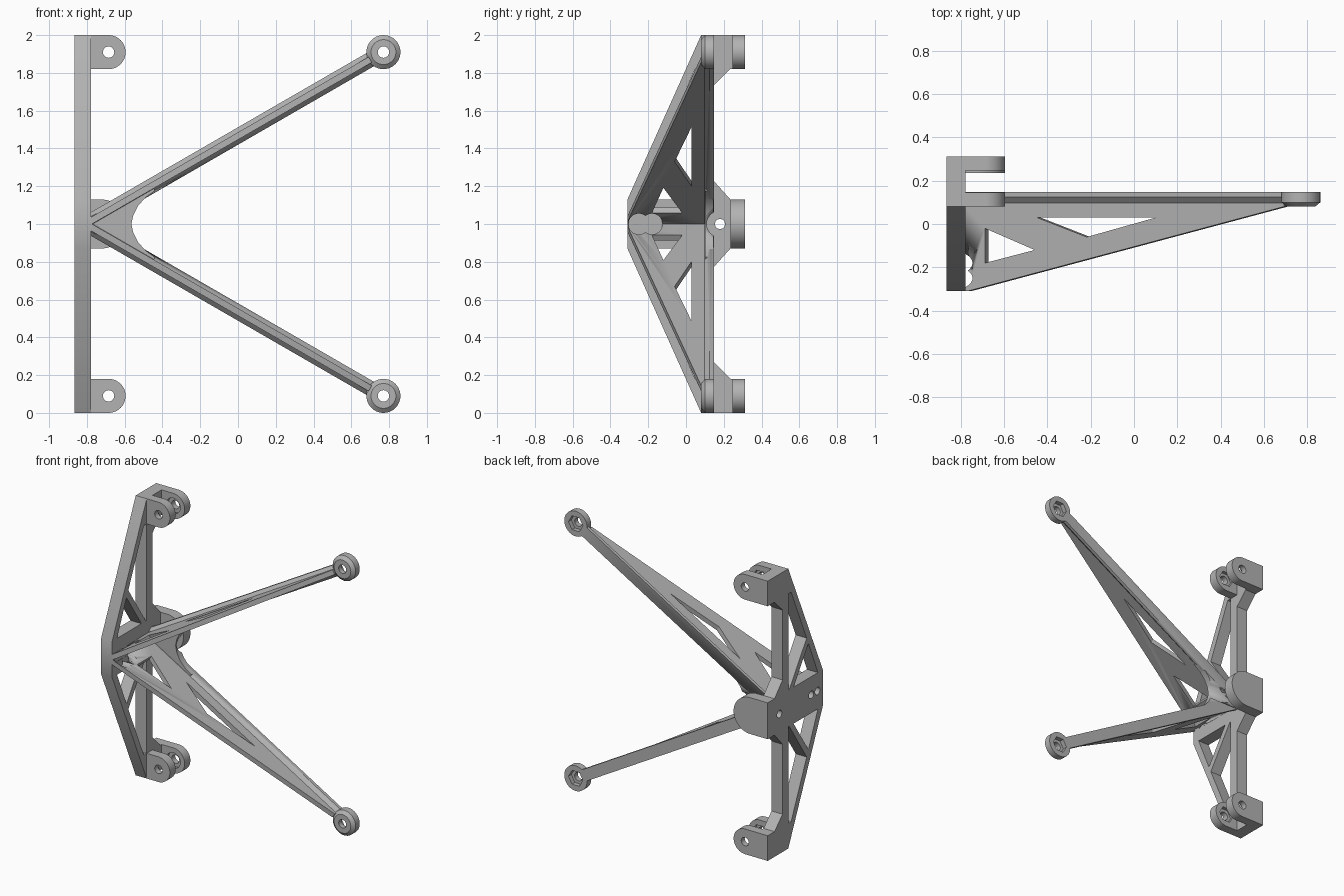
import bpy, bmesh
from math import cos, sin, pi, radians
from mathutils import Matrix, Vector

if "Cube" in bpy.data.objects:
    bpy.data.objects.remove(bpy.data.objects["Cube"], do_unlink=True)

grey = bpy.data.materials.new("mid_grey")
grey.use_nodes = True
grey.diffuse_color = (0.45, 0.45, 0.45, 1)
grey.node_tree.nodes["Principled BSDF"].inputs["Base Color"].default_value = grey.diffuse_color

X, Y, Z = Vector((1, 0, 0)), Vector((0, 1, 0)), Vector((0, 0, 1))
ARM = radians(30)
C = cos(ARM)


def frame(a, b, origin):
    """Matrix whose local x, y axes are a, b."""
    m = Matrix((a, b, a.cross(b))).transposed().to_4x4()
    m.translation = origin
    return m


def circle(cx, cy, r, n=40):
    return [(cx + r * cos(2 * pi * i / n), cy + r * sin(2 * pi * i / n)) for i in range(n)]


def finish(name, mesh):
    mesh.materials.clear()
    mesh.materials.append(grey)
    ob = bpy.data.objects.new(name, mesh)
    bpy.context.collection.objects.link(ob)
    bpy.ops.object.select_all(action='DESELECT')
    ob.select_set(True)
    bpy.context.view_layer.objects.active = ob
    bpy.ops.object.shade_smooth_by_angle(angle=radians(25))
    return ob


def plate(name, loops, lo, hi, mat):
    """Outline plus hole loops, extruded from lo to hi along local z."""
    cu = bpy.data.curves.new(name, 'CURVE')
    cu.dimensions, cu.fill_mode, cu.extrude = '2D', 'BOTH', (hi - lo) / 2
    for pts in loops:
        sp = cu.splines.new('POLY')
        sp.points.add(len(pts) - 1)
        for p, (u, v) in zip(sp.points, pts):
            p.co = (u, v, 0, 1)
        sp.use_cyclic_u = True
    tmp = bpy.data.objects.new(name + "_outline", cu)
    bpy.context.collection.objects.link(tmp)
    deps = bpy.context.evaluated_depsgraph_get()
    mesh = bpy.data.meshes.new_from_object(tmp.evaluated_get(deps))
    bpy.data.objects.remove(tmp, do_unlink=True)
    bm = bmesh.new()
    bm.from_mesh(mesh)
    bmesh.ops.remove_doubles(bm, verts=bm.verts, dist=0.0001)
    bmesh.ops.transform(bm, matrix=mat @ Matrix.Translation((0, 0, (lo + hi) / 2)), verts=bm.verts)
    bmesh.ops.recalc_face_normals(bm, faces=bm.faces)
    bm.to_mesh(mesh)
    bm.free()
    return finish(name, mesh)


def side_plate(name, loops, x0, x1):
    return plate(name, loops, x0, x1, frame(Y, Z, Vector()))


def front_plate(name, loops, y0, y1):
    return plate(name, loops, -y1, -y0, frame(X, Z, Vector()))


def lathe(name, profile, centre):
    """Closed (radius, y) profile turned about a y axis."""
    bm = bmesh.new()
    vs = [bm.verts.new((r, y, 0)) for r, y in profile]
    es = [bm.edges.new((vs[i - 1], vs[i])) for i in range(len(vs))]
    bmesh.ops.spin(bm, geom=vs + es, cent=(0, 0, 0), axis=Y, angle=2 * pi, steps=40)
    bmesh.ops.remove_doubles(bm, verts=bm.verts, dist=0.0001)
    bmesh.ops.translate(bm, vec=centre, verts=bm.verts)
    bmesh.ops.recalc_face_normals(bm, faces=bm.faces)
    mesh = bpy.data.meshes.new(name)
    bm.to_mesh(mesh)
    bm.free()
    return finish(name, mesh)


def mirrored(pts):
    """Add the lower half of an upper half outline, mirrored about z = 1."""
    return pts + [(a, 2 - b) for a, b in reversed(pts)]


def flip(pts):
    return [(a, 2 - b) for a, b in pts]


# Upright truss plate
outline = mirrored([(-0.31, 1.13), (0.08, 2), (0.312, 2), (0.312, 1.82), (0.235, 1.82),
                    (0.145, 1.73), (0.145, 1.23), (0.235, 1.13), (0.312, 1.13)])
small_gap = [(-0.255, 1.13), (0.02, 1.13), (-0.148, 1.38)]
large_gap = [(0.078, 1.13), (0.07, 1.13), (-0.128, 1.425), (0.048, 1.82), (0.078, 1.82)]
bolts = [circle(y, 1, 0.027, 24) for y in (-0.25, -0.18, 0.18)]
side_plate("upright_truss", [outline, small_gap, large_gap, flip(small_gap), flip(large_gap)] + bolts,
           -0.865, -0.778)


# Lugs on the back of the truss
def lug(cx, z, r):
    arc = [(cx + r * sin(pi * i / 24), z + r * cos(pi * i / 24)) for i in range(25)]
    return [(-0.80, z + r)] + arc + [(-0.80, z - r)]


for side, z in (("upper", 1.91), ("lower", 0.09)):
    shape = lug(-0.685, z, 0.09)
    hole = circle(-0.685, z, 0.03)
    front_plate(side + "_front_lug", [shape, hole], 0.08, 0.12)
    front_plate(side + "_front_lug_nut_pocket", [shape, circle(-0.685, z, 0.057, 6)], 0.12, 0.145)
    front_plate(side + "_back_lug_bolt_pocket", [shape, circle(-0.685, z, 0.055)], 0.247, 0.272)
    front_plate(side + "_back_lug", [shape, hole], 0.272, 0.312)
front_plate("middle_lug", [lug(-0.725, 1, 0.13)], 0.235, 0.312)

# Two arms: triangular web, flange with sloped shoulders, end eye
to_cut = []
for side, s in (("upper", 1), ("lower", -1)):
    u = Vector((C, 0, s * sin(ARM)))
    root = Vector((-0.80, 0, 1 + s * 0.004))

    def along(pts):
        return [((x + 0.80) / C, y) for x, y in pts]

    web = along([(-0.80, -0.31), (-0.76, -0.31), (0.70, 0.08), (0.70, 0.11), (-0.80, 0.11)])
    root_gap = along([(-0.68, -0.02), (-0.68, -0.18), (-0.45, -0.12)])
    mid_gap = along([(-0.44, 0.03), (0.11, 0.03), (-0.21, -0.06)])
    to_cut.append(plate(side + "_arm_web", [web, root_gap, mid_gap], -0.017, 0.017, frame(u, Y, root)))
    section = [(0.098, -0.017), (0.125, -0.04), (0.147, -0.04),
               (0.147, 0.04), (0.125, 0.04), (0.098, 0.017)]
    to_cut.append(plate(side + "_arm_flange", [section], 0, 1.74, frame(Y, u.cross(Y), root)))
    z = 1 + s * 0.91
    lathe(side + "_arm_eye", [(0.03, 0.08), (0.066, 0.08), (0.09, 0.1), (0.09, 0.115), (0.03, 0.115)],
          (0.77, 0, z))
    front_plate(side + "_arm_eye_nut_pocket", [circle(0.77, z, 0.09), circle(0.77, z, 0.057, 6)],
                0.115, 0.147)

# Gusset joining the arms, with a curved open edge
gusset = mirrored([(-0.80, 1.03), (-0.45, 1.205), (-0.44, 1.175), (-0.49, 1.14),
                   (-0.53, 1.095), (-0.555, 1.045), (-0.563, 1.005)])
to_cut.append(front_plate("arm_gusset", [gusset], 0.1, 0.146))

# Clearance for the bolt heads at the arm roots
cutters = [side_plate("bolt_clearance", [circle(y, 1, r)], -0.778, -0.3)
           for y, r in ((-0.25, 0.055), (-0.18, 0.055), (0.18, 0.07))]
for cutter in cutters:
    cutter.hide_render = True
for ob in to_cut:
    bpy.context.view_layer.objects.active = ob
    for cutter in cutters:
        mod = ob.modifiers.new("clearance", 'BOOLEAN')
        mod.operation, mod.solver, mod.object = 'DIFFERENCE', 'EXACT', cutter
        bpy.ops.object.modifier_apply(modifier=mod.name)
for cutter in cutters:
    bpy.data.objects.remove(cutter, do_unlink=True)
